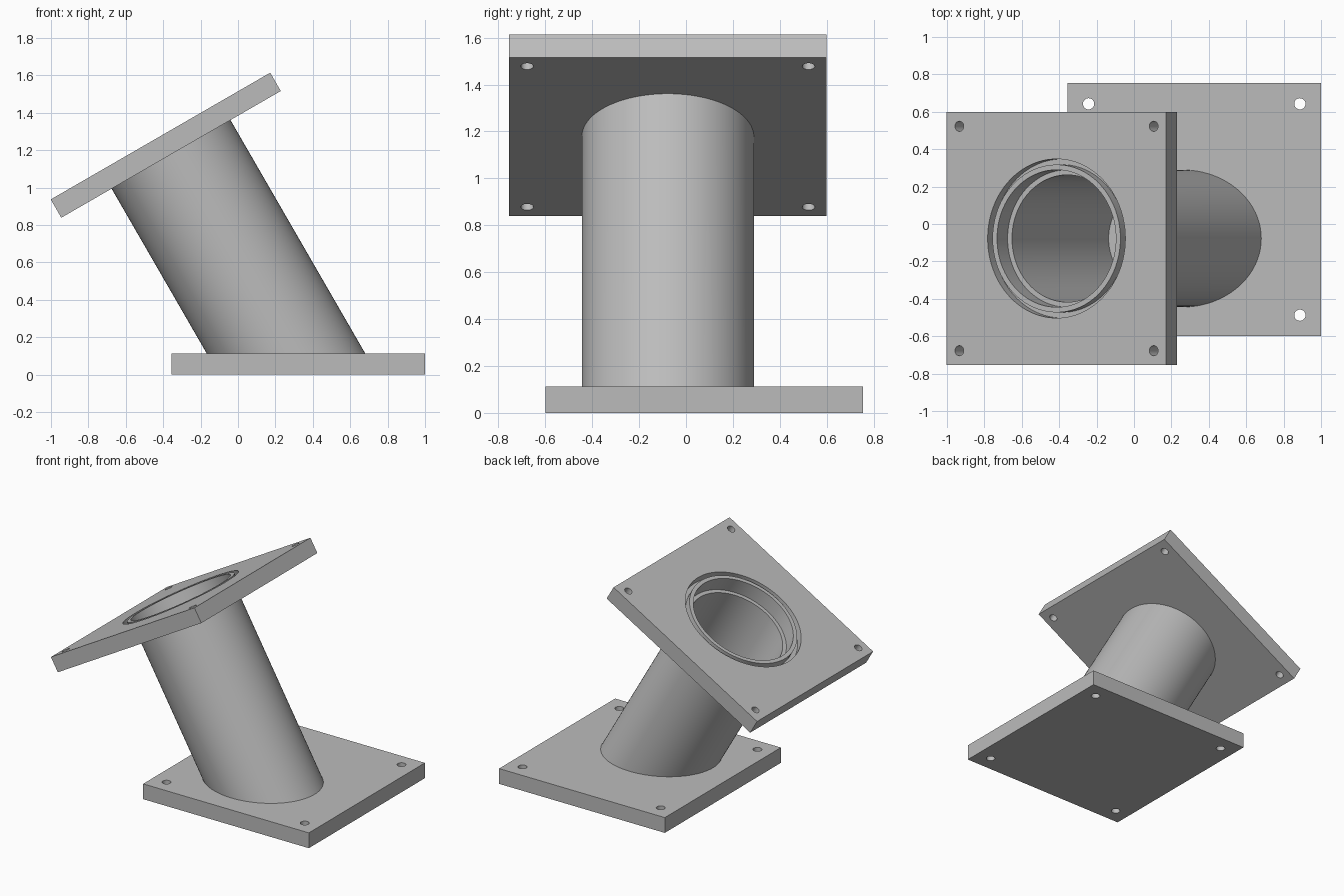
import bpy, bmesh, math
from mathutils import Matrix, Vector

old = bpy.data.objects.get("Cube")
if old:
    bpy.data.objects.remove(old, do_unlink=True)

SIZE, THICK = 1.355, 0.113       # flange plates
R_OUT, R_IN = 0.367, 0.34        # pipe
TILT = math.radians(30)
BASE = Vector((0.322, 0.0775, 0))
AXIS_FOOT = Vector((0.322, -0.0775, 0))
PIPE_END = 1.36                  # distance along the axis to the upper flange
SIDES = 96

steel = bpy.data.materials.new("plain grey")
steel.use_nodes = True
GREY = (0.50, 0.50, 0.50, 1)
steel.diffuse_color = GREY
steel.node_tree.nodes["Principled BSDF"].inputs["Base Color"].default_value = GREY


def make(name, bm):
    bmesh.ops.recalc_face_normals(bm, faces=bm.faces)
    mesh = bpy.data.meshes.new(name)
    bm.to_mesh(mesh)
    bm.free()
    mesh.materials.append(steel)
    ob = bpy.data.objects.new(name, mesh)
    bpy.context.collection.objects.link(ob)
    return ob


def tube(name, outer, inner, z0, z1):
    """Hollow cylinder along z."""
    bm = bmesh.new()
    rings = [[bm.verts.new((r * math.cos(a), r * math.sin(a), z))
              for a in (math.tau * i / SIDES for i in range(SIDES))]
             for r, z in ((outer, z0), (outer, z1), (inner, z1), (inner, z0))]
    for k in range(4):
        a, b = rings[k], rings[(k + 1) % 4]
        for i in range(SIDES):
            j = (i + 1) % SIDES
            bm.faces.new((a[i], a[j], b[j], b[i]))
    return make(name, bm)


def rod(name, radius, x=0, y=0, sides=32):
    """Cutter passing right through a plate."""
    bm = bmesh.new()
    bmesh.ops.create_cone(bm, cap_ends=True, segments=sides, radius1=radius,
                          radius2=radius, depth=THICK * 3,
                          matrix=Matrix.Translation((x, y, THICK / 2)))
    return make(name, bm)


def plate(name, hole_radius, hole_offset, cutters=()):
    """Square flange on z = 0 with four bolt holes."""
    bm = bmesh.new()
    bmesh.ops.create_cube(bm, size=1, matrix=Matrix.Translation((0, 0, THICK / 2))
                          @ Matrix.Diagonal((SIZE, SIZE, THICK, 1)))
    ob = make(name, bm)
    bolts = [rod("bolt_cutter", hole_radius, sx * hole_offset, sy * hole_offset)
             for sx in (-1, 1) for sy in (-1, 1)]
    cutters = bolts + list(cutters)
    for cutter in cutters:
        cutter.hide_render = True
        mod = ob.modifiers.new("cut", 'BOOLEAN')
        mod.operation, mod.solver, mod.object = 'DIFFERENCE', 'EXACT', cutter
    bpy.context.view_layer.update()
    cut = bpy.data.meshes.new_from_object(
        ob.evaluated_get(bpy.context.evaluated_depsgraph_get()))
    ob.modifiers.clear()
    ob.data = cut
    for cutter in cutters:
        bpy.data.objects.remove(cutter, do_unlink=True)
    return ob


# Lower flange, closed under the pipe
base = plate("base_flange", 0.03, 0.565)
base.location = BASE

# Upper flange with a bore and a seal groove around it
lean = Matrix.Translation(AXIS_FOOT) @ Matrix.Rotation(-TILT, 4, 'Y')
top = plate("upper_flange", 0.027, 0.6,
            (rod("bore_cutter", R_OUT, sides=SIDES),
             tube("groove_cutter", 0.425, 0.395, THICK - 0.06, THICK + 0.05)))
top.matrix_world = lean @ Matrix.Translation((0, 0, PIPE_END))

# Leaning pipe, its foot mitred to the lower flange
pipe = tube("pipe", R_OUT, R_IN, 0, PIPE_END)
for v in pipe.data.vertices:
    if v.co.z < PIPE_END / 2:
        v.co.z = (THICK - v.co.x * math.sin(TILT)) / math.cos(TILT)
pipe.matrix_world = lean

# Smooth round walls, crisp edges
bpy.ops.object.select_all(action='DESELECT')
for ob in (base, top, pipe):
    ob.select_set(True)
bpy.context.view_layer.objects.active = pipe
bpy.ops.object.shade_smooth_by_angle(angle=math.radians(30))
